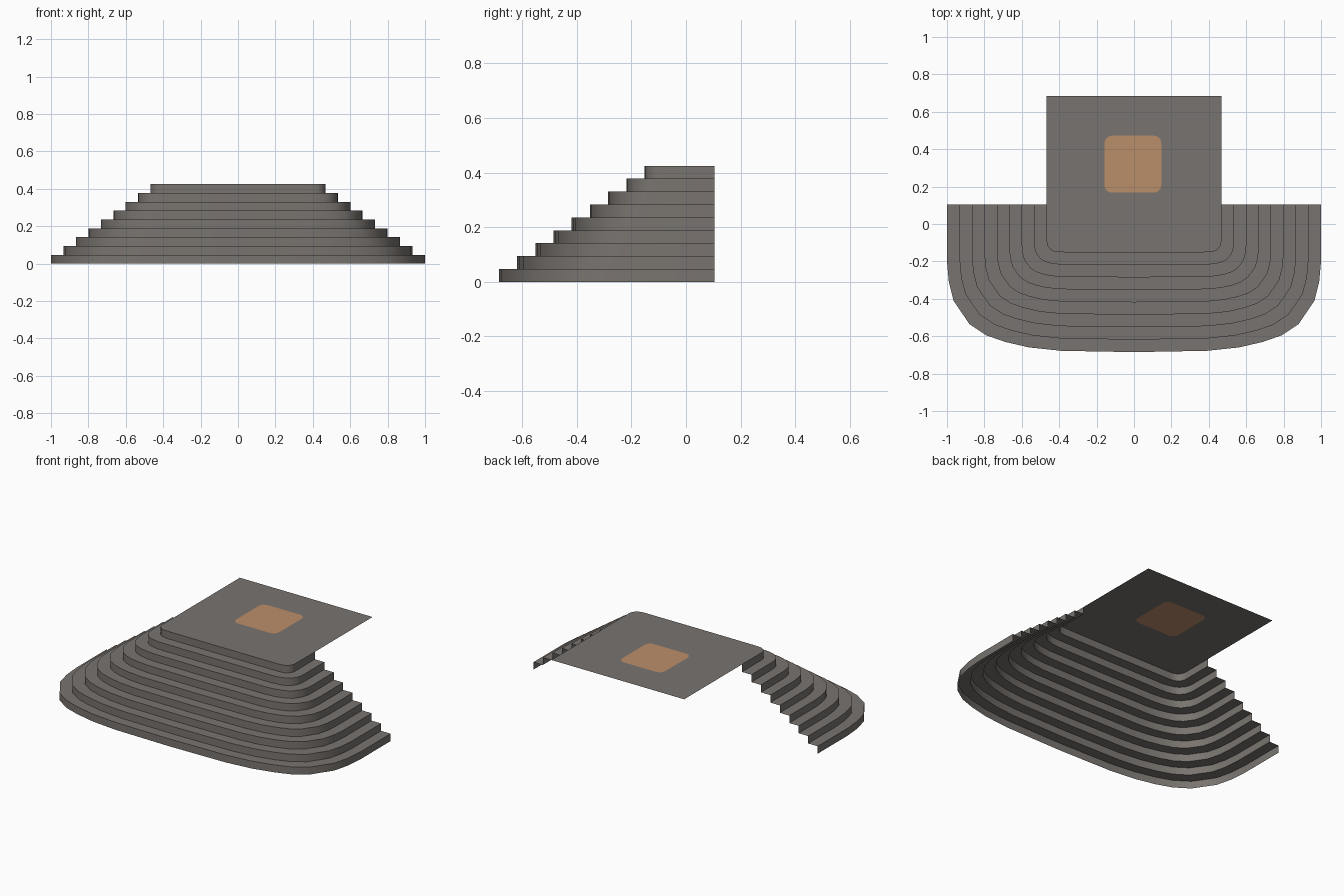
import bpy, bmesh, math

if "Cube" in bpy.data.objects:
    bpy.data.objects.remove(bpy.data.objects["Cube"])

STEPS, HEIGHT, BACK, REAR = 9, 0.425, 0.105, 0.685


def material(name, rgb):
    m = bpy.data.materials.new(name)
    m.diffuse_color = (*rgb, 1)
    m.use_nodes = True
    m.node_tree.nodes["Principled BSDF"].inputs["Base Color"].default_value = m.diffuse_color
    return m


stone = material("grey stone", (0.191, 0.174, 0.160))
tan = material("tan patch", (0.50, 0.272, 0.143))


def make_object(name, bm, mats):
    me = bpy.data.meshes.new(name)
    bm.to_mesh(me)
    bm.free()
    for m in mats:
        me.materials.append(m)
    ob = bpy.data.objects.new(name, me)
    bpy.context.collection.objects.link(ob)
    return ob


# Right half of the lowest and highest step outlines, back to front
outer = [(1, BACK), (1, -0.2), (0.99, -0.31), (0.965, -0.41), (0.88, -0.535),
         (0.79, -0.595), (0.69, -0.63), (0.56, -0.66), (0.39, -0.678), (0, -0.685)]
inner = [(0.467, BACK), (0.467, -0.09), (0.466, -0.103), (0.461, -0.119), (0.447, -0.136),
         (0.437, -0.142), (0.427, -0.146), (0.414, -0.149), (0.39, -0.151), (0, -0.152)]


def outline(i):
    t = i / (STEPS - 1)
    half = [(a[0] + (b[0] - a[0]) * t, a[1] + (b[1] - a[1]) * t) for a, b in zip(outer, inner)]
    return half + [(-x, y) for x, y in reversed(half[:-1])]


# Open shell of risers and treads
bm = bmesh.new()
rings = []
for i in range(STEPS):
    for k in (i, i + 1):
        rings.append([bm.verts.new((x, y, HEIGHT * k / STEPS)) for x, y in outline(i)])
for lo, hi in zip(rings, rings[1:]):
    for j in range(len(lo) - 1):
        bm.faces.new((lo[j + 1], lo[j], hi[j], hi[j + 1]))
steps = make_object("steps", bm, [stone])

# Landing sheet with a rounded square patch cut into it
bm = bmesh.new()


def loop(points):
    vs = [bm.verts.new((x, y, HEIGHT)) for x, y in points]
    return vs, [bm.edges.new((vs[i - 1], vs[i])) for i in range(len(vs))]


_, border_edges = loop([(0.467, REAR)] + outline(STEPS - 1) + [(-0.467, REAR)])
cx, cy, h, r = -0.006, 0.32, 0.152, 0.04
corner = []
for q in range(4):
    mid = math.radians(45 + 90 * q)
    sx, sy = math.copysign(1, math.cos(mid)), math.copysign(1, math.sin(mid))
    for k in range(6):
        a = math.radians(90 * q + 18 * k)
        corner.append((cx + sx * (h - r) + r * math.cos(a), cy + sy * (h - r) + r * math.sin(a)))
patch_verts, patch_edges = loop(corner)
bmesh.ops.triangle_fill(bm, use_beauty=True, edges=border_edges + patch_edges, normal=(0, 0, 1))
# Drop any fill inside the patch, then close it with one tan face
ring = set(patch_verts)
inside = [f for f in bm.faces if all(v in ring for v in f.verts)
          and abs(f.calc_center_median().x - cx) < h]
bmesh.ops.delete(bm, geom=inside, context='FACES_ONLY')
patch = bm.faces.new(patch_verts)
patch.material_index = 1
for f in bm.faces:
    f.normal_update()
    if f.normal.z < 0:
        f.normal_flip()
make_object("landing", bm, [stone, tan])

# Smooth the rounded corners, keep step edges sharp
bpy.ops.object.select_all(action='DESELECT')
steps.select_set(True)
bpy.context.view_layer.objects.active = steps
bpy.ops.object.shade_smooth_by_angle(angle=math.radians(35))
